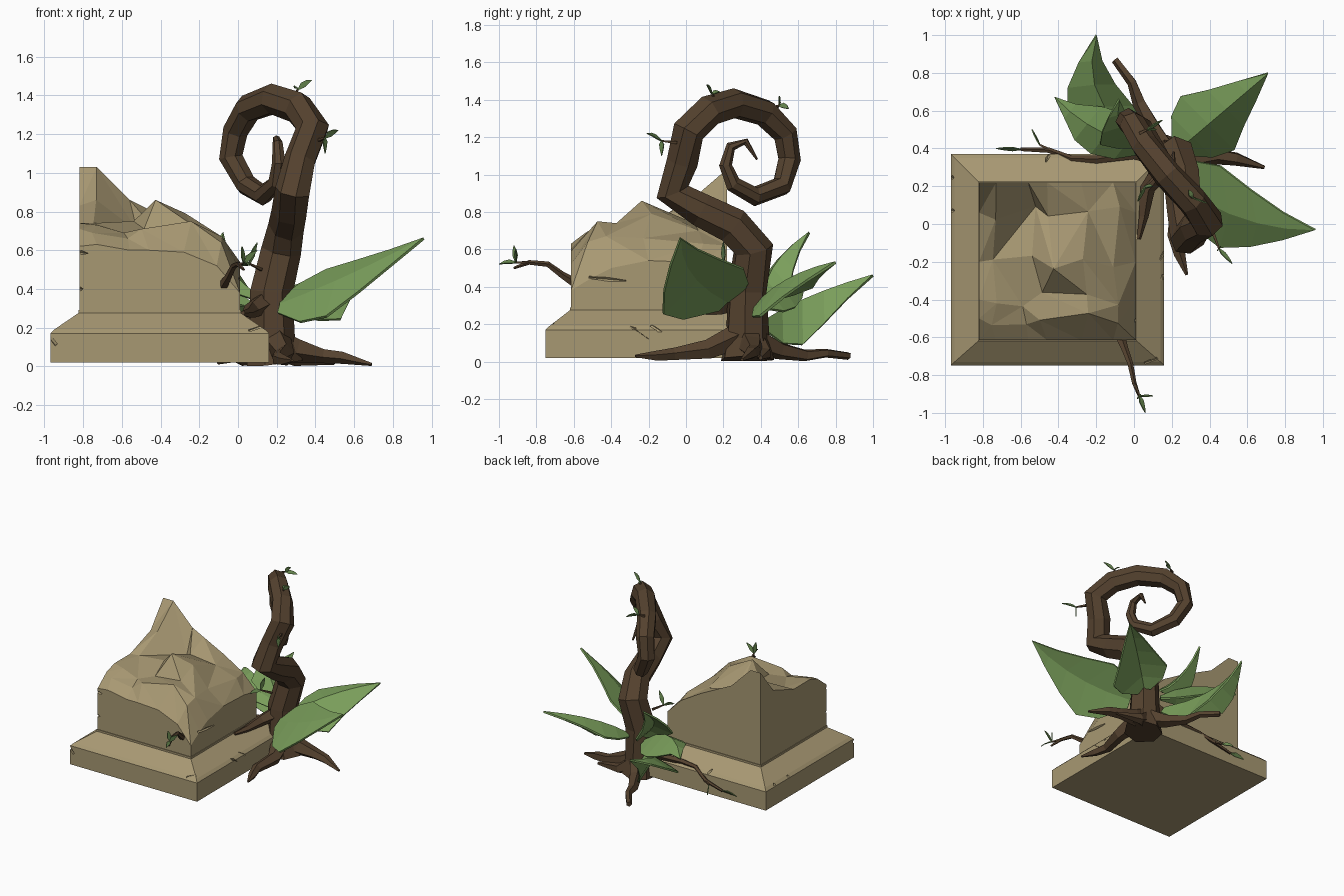
import bpy, bmesh, math, random
from mathutils import Vector, Matrix, Euler

if "Cube" in bpy.data.objects:
    bpy.data.objects.remove(bpy.data.objects["Cube"])
random.seed(4)

def material(name, col):
    m = bpy.data.materials.new(name)
    m.diffuse_color = (*col, 1)
    m.use_nodes = True
    m.node_tree.nodes["Principled BSDF"].inputs["Base Color"].default_value = m.diffuse_color
    return m

STONE = material("sandstone", (0.39, 0.315, 0.17))
BARK = material("bark brown", (0.09, 0.054, 0.028))
LEAF = material("leaf green", (0.195, 0.345, 0.105))
SPRIG = material("sprig green", (0.14, 0.25, 0.08))

def make(name, bm, mat):
    bmesh.ops.recalc_face_normals(bm, faces=bm.faces)
    me = bpy.data.meshes.new(name)
    bm.to_mesh(me)
    bm.free()
    me.materials.append(mat)
    ob = bpy.data.objects.new(name, me)
    bpy.context.collection.objects.link(ob)
    return ob

def loft(bm, rings):
    """Skin a list of closed rings of points and cap both ends."""
    vs = [[bm.verts.new(p) for p in r] for r in rings]
    n = len(vs[0])
    for a, b in zip(vs, vs[1:]):
        for i in range(n):
            bm.faces.new((a[i], a[(i + 1) % n], b[(i + 1) % n], b[i]))
    bm.faces.new(vs[0])
    bm.faces.new(vs[-1])

def limb(name, pts, sides=6, wobble=0.0, mat=BARK):
    """Tapered tube through (x, y, z, radius) points, kept above the ground."""
    ps = [Vector(p[:3]) for p in pts]
    rings, u = [], None
    for i, p in enumerate(ps):
        t = ps[min(i + 1, len(ps) - 1)] - ps[max(i - 1, 0)]
        t.normalize()
        if u is None:
            u = t.orthogonal().normalized()
        u = (u - t * u.dot(t)).normalized()
        v = t.cross(u)
        ring = []
        for k in range(sides):
            a = math.tau * k / sides
            r = pts[i][3] * (1 + random.uniform(-wobble, wobble))
            q = p + (u * math.cos(a) + v * math.sin(a)) * r
            q.z = max(q.z, 0.002)
            ring.append(q)
        rings.append(ring)
    bm = bmesh.new()
    loft(bm, rings)
    return make(name, bm, mat)

def leaf(name, base, mid, tip, left, right, profile=(.25, .85, 1, .75, .35, 0), thick=0.014, mat=LEAF):
    """Folded leaf: curved midrib through mid, with separate side vectors."""
    b, m, t = Vector(base), Vector(mid), Vector(tip)
    c = 2 * m - (b + t) / 2
    bm = bmesh.new()
    rows = []
    for i, w in enumerate(profile):
        s = i / (len(profile) - 1)
        p = b * (1 - s) ** 2 + c * (2 * s * (1 - s)) + t * s * s
        j = w * random.uniform(.92, 1.08)
        if w == 0:
            rows.append([bm.verts.new(p)] * 3)
        else:
            rows.append([bm.verts.new(q) for q in (p + Vector(left) * j, p, p + Vector(right) * j)])
    for a, d in zip(rows, rows[1:]):
        for k in (0, 1):
            f = [a[k], a[k + 1], d[k + 1], d[k]]
            bm.faces.new(f[:3] if f[2] is f[3] else f)
    ob = make(name, bm, mat)
    sol = ob.modifiers.new("thickness", "SOLIDIFY")
    sol.thickness, sol.offset = thick, 0
    return ob

def sprig(name, a, b, tips):
    """Tiny twig ending in small leaves."""
    a, b = Vector(a), Vector(b)
    limb(name + "_stem", [(*a, .011), (*b, .006)], 4)
    for i, tip in enumerate(tips):
        tip = Vector(tip)
        d = tip - b
        side = d.cross(Vector((.6, -.5, .4))).normalized() * .015
        leaf(f"{name}_leaf_{i}", b, (b + tip) / 2 + Vector((0, 0, .008)), tip, side, -side,
             (.2, 1, .7, 0), .006, SPRIG)

# --- stone plinth: slab with sloped shoulder
def rect(x0, x1, y0, y1, z):
    return [(x0, y0, z), (x1, y0, z), (x1, y1, z), (x0, y1, z)]

bm = bmesh.new()
loft(bm, [rect(-.97, .16, -.75, .37, .02), rect(-.97, .16, -.75, .37, .17),
          rect(-.95, .14, -.73, .35, .19), rect(-.825, .015, -.62, .225, .275),
          rect(-.825, .015, -.62, .225, .29)])
plinth = make("plinth_slab", bm, STONE)

# --- broken block: jagged height field over straight sides
xs = [-.82, -.73, -.56, -.46, -.28, -.11, .01]
ys = [-.615, -.5, -.4, -.2, .06, .22]
heights = [(.62, .63, .60, .60, .59, .52, .38),
           (.71, .69, .66, .71, .75, .64, .45),
           (.74, .73, .69, .71, .74, .67, .50),
           (.74, .74, .75, .86, .79, .66, .54),
           (.83, .86, .70, .74, .70, .63, .53),
           (1.03, 1.03, .86, .81, .72, .62, .50)]
bm = bmesh.new()
nx, ny = len(xs), len(ys)
grid = []
for j in range(ny):
    row = []
    for i in range(nx):
        inner = 0 < i < nx - 1 and 0 < j < ny - 1
        jx, jy = (random.uniform(-.045, .045) if inner else 0 for _ in "xy")
        row.append(bm.verts.new((xs[i] + jx, ys[j] + jy, heights[j][i])))
    grid.append(row)
for j in range(ny - 1):
    for i in range(nx - 1):
        q = [grid[j][i], grid[j][i + 1], grid[j + 1][i + 1], grid[j + 1][i]]
        k = random.randint(0, 1)
        q = q[k:] + q[:k]
        bm.faces.new(q[:3])
        bm.faces.new((q[0], q[2], q[3]))
rim = (grid[0] + [r[-1] for r in grid[1:]] + grid[-1][-2::-1] + [r[0] for r in grid[-2:0:-1]])
low = [bm.verts.new((v.co.x, v.co.y, .25)) for v in rim]
for i in range(len(rim)):
    k = (i + 1) % len(rim)
    bm.faces.new((rim[i], low[i], low[k], rim[k]))
bm.faces.new(low)
block = make("broken_block", bm, STONE)

# --- cracks and chips cut from the stone edges
bm = bmesh.new()
for x, y, z, rx, ry, rz, ln in [(-.97, -.75, .15, 20, 50, 10, .1), (-.97, .07, .18, 45, 0, 5, .12),
                                (-.97, .25, .18, 45, 10, -20, .12), (.16, -.15, .17, 45, 30, 60, .1),
                                (.15, -.27, .17, 45, 35, 90, .18), (.1, -.72, .2, 45, -20, 20, .1),
                                (-.82, -.62, .59, 45, 8, 20, .3), (-.82, -.62, .40, 45, 0, 45, .08),
                                (.01, -.42, .44, 45, 5, 86, .2), (-.45, .37, .18, 45, 20, 70, .1)]:
    mat = Matrix.LocRotScale(Vector((x, y, z)), Euler([math.radians(a) for a in (rx, ry, rz)]),
                             Vector((ln, .015, .015)))
    bmesh.ops.create_cube(bm, size=1, matrix=mat)
cutter = make("crack_cutter", bm, STONE)
cutter.hide_render = True
cutter.hide_viewport = True
for ob in (plinth, block):
    mod = ob.modifiers.new("cracks", "BOOLEAN")
    mod.object, mod.operation, mod.solver = cutter, "DIFFERENCE", "EXACT"

# --- curling trunk
limb("spiral_trunk", [
    (.19, .33, .01, .15), (.175, .33, .12, .118), (.17, .33, .38, .108), (.22, .355, .60, .11),
    (.25, .25, .73, .10), (.27, .08, .81, .097), (.28, -.075, .91, .094), (.325, -.02, 1.07, .086),
    (.385, .015, 1.23, .09), (.31, .12, 1.335, .085), (.18, .26, 1.38, .078), (.05, .42, 1.33, .073),
    (-.01, .53, 1.22, .067), (-.035, .55, 1.08, .061), (.04, .51, .94, .056), (.13, .37, .885, .052),
    (.20, .25, .95, .043), (.21, .21, 1.05, .036), (.205, .24, 1.15, .028), (.20, .32, 1.175, .02),
    (.21, .38, 1.08, .006)], 7, .06)

# --- roots and creeping vine
limb("root_right", [(.18, .33, .13, .08), (.30, .35, .08, .065), (.44, .36, .055, .042), (.54, .345, .045, .035), (.69, .30, .01, .01)], 5, .1)
limb("root_back", [(.17, .35, .12, .08), (.10, .50, .06, .05), (.03, .64, .03, .035), (-.01, .75, .045, .025), (-.10, .87, .03, .02)], 5, .1)
limb("root_front", [(.19, .3, .14, .08), (.24, .12, .06, .055), (.21, -.06, .04, .036), (.24, -.16, .03, .03), (.28, -.27, .03, .008)], 5, .1)
limb("root_on_slab", [(.15, .30, .34, .06), (.07, .19, .29, .042), (.05, .04, .275, .026), (.025, -.08, .275, .012)], 5, .1)
limb("root_far_right", [(.2, .36, .1, .07), (.30, .42, .04, .04), (.50, .40, .02, .012)], 5)
limb("creeping_vine", [(.14, .35, .26, .05), (.0, .37, .21, .03), (-.2, .34, .2, .022), (-.33, .345, .19, .018), (-.45, .39, .13, .015), (-.60, .395, .09, .01)], 5)
sprig("vine_sprig", (-.48, .39, .12), (-.60, .395, .09), [(-.73, .40, .08)])
sprig("vine_side_sprig", (-.44, .39, .13), (-.50, .42, .12), [(-.54, .50, .08)])

# --- twig growing out of the front of the stone
limb("front_twig", [(-.08, -.58, .41, .03), (-.05, -.66, .46, .02), (-.02, -.74, .52, .016), (.0, -.84, .53, .013), (.03, -.92, .50, .007)], 5)
sprig("front_sprig", (.0, -.84, .53), (.03, -.91, .53), [(.10, -.91, .60), (.06, -1.0, .52), (.02, -.92, .62)])

# --- sprigs on the curl
sprig("top_sprig", (.28, .16, 1.39), (.31, .14, 1.43), [(.385, .11, 1.48), (.29, .18, 1.44)])
sprig("side_sprig", (.42, -.05, 1.17), (.45, -.13, 1.18), [(.52, -.21, 1.22), (.45, -.13, 1.10)])
sprig("rear_sprig", (.03, .48, 1.36), (.07, .50, 1.37), [(.12, .50, 1.42), (.15, .55, 1.35)])
sprig("low_sprig", (.12, .26, .5), (.06, .2, .53), [(.10, .2, .64), (.02, .12, .52)])

# --- large leaves around the trunk
leaf("leaf_right", (.22, .22, .32), (.58, .03, .47), (.96, -.03, .66), (-.05, .25, .06), (-.05, -.18, -.18))
leaf("leaf_back_right", (.24, .40, .33), (.44, .57, .45), (.71, .80, .53), (-.14, .14, -.03), (.13, -.13, -.18))
leaf("leaf_back", (.06, .42, .22), (-.19, .68, .35), (-.20, 1.0, .46), (-.18, -.02, -.07), (.14, .0, -.22))
leaf("leaf_back_left", (.08, .40, .32), (-.20, .50, .46), (-.42, .67, .40), (-.08, -.10, -.07), (.09, .11, -.16))
leaf("leaf_upper", (.10, .42, .36), (-.06, .49, .53), (-.08, .66, .69), (-.13, -.04, -.04), (.09, .08, -.10))
